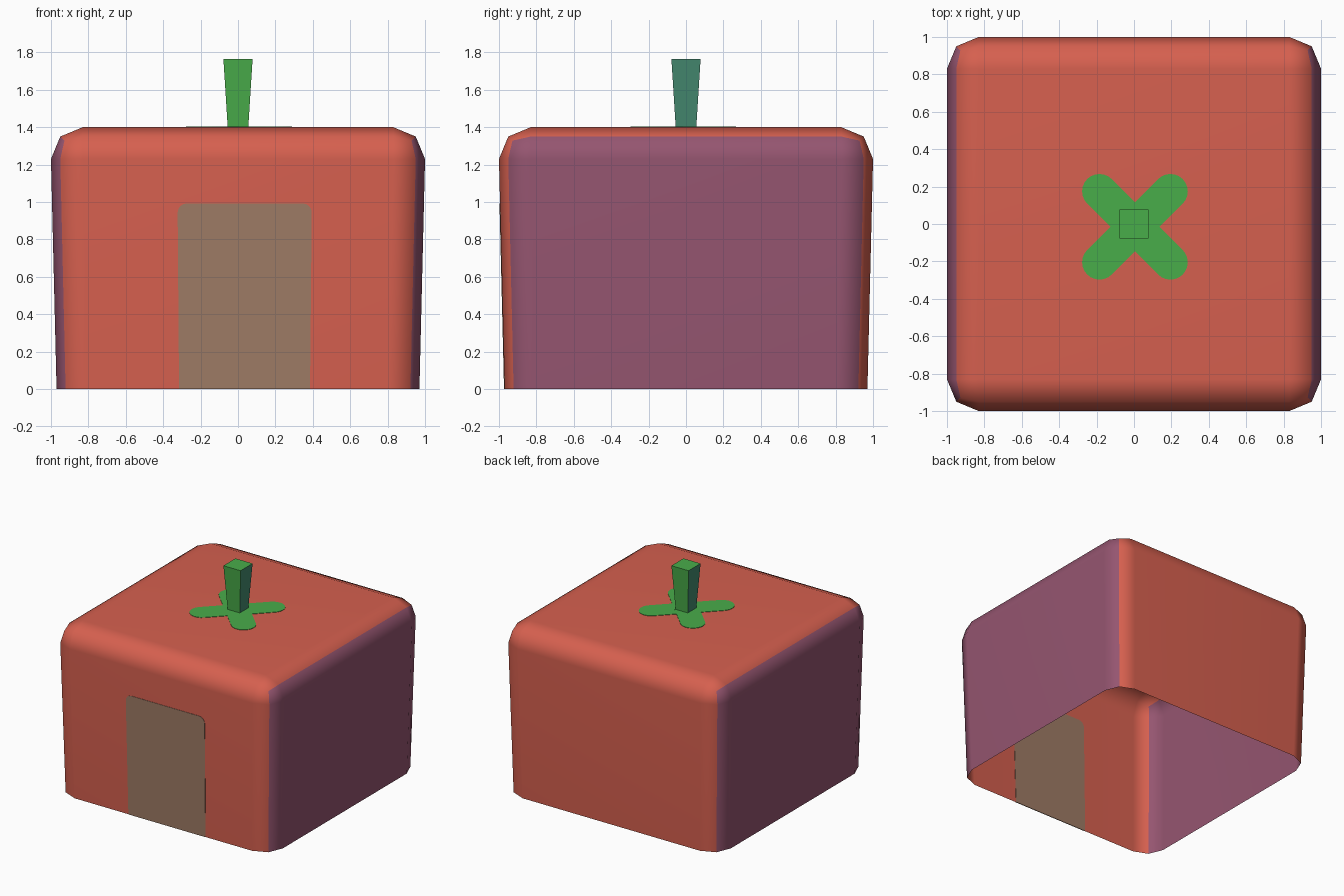
import bpy, bmesh, math
from mathutils import Vector

if "Cube" in bpy.data.objects:
    bpy.data.objects.remove(bpy.data.objects["Cube"])


def mat(name, hexcol):
    m = bpy.data.materials.new(name)
    c = [int(hexcol[i:i + 2], 16) / 255 for i in (0, 2, 4)]
    m.diffuse_color = [v / 12.92 if v <= 0.04045 else ((v + 0.055) / 1.055) ** 2.4 for v in c] + [1]
    m.use_nodes = True
    m.node_tree.nodes["Principled BSDF"].inputs["Base Color"].default_value = m.diffuse_color
    return m


RED = mat("tomato red", "D6604F")
PURPLE = mat("dusky purple", "955570")
BROWN = mat("door brown", "9F7C66")
GREEN = mat("leaf green", "49AD4A")
TEAL = mat("stem teal", "44896F")


def add(name, bm, *mats):
    me = bpy.data.meshes.new(name)
    bm.to_mesh(me)
    bm.free()
    for m in mats:
        me.materials.append(m)
    ob = bpy.data.objects.new(name, me)
    bpy.context.collection.objects.link(ob)
    return ob


def colour_sides(bm):
    # faces that mainly look left or right take the second colour
    bm.normal_update()
    for f in bm.faces:
        n = [abs(v) for v in f.normal]
        f.material_index = int(n[0] > n[1] and n[0] > n[2])


def drop_bottom(bm):
    bm.normal_update()
    bmesh.ops.delete(bm, geom=[f for f in bm.faces if f.normal.z < -0.9], context='FACES')


def taper(z):
    return 0.97 + 0.03 * min(z / 1.23, 1)


def plate(name, outline, offset, material):
    # thin closed plate straddling a wall, so it shows on both sides
    bm = bmesh.new()
    off = Vector(offset)
    a = [bm.verts.new(Vector(p) - off) for p in outline]
    b = [bm.verts.new(Vector(p) + off) for p in outline]
    bm.faces.new(a)
    bm.faces.new(b[::-1])
    for i in range(len(a)):
        j = (i + 1) % len(a)
        bm.faces.new((a[i], b[i], b[j], a[j]))
    bmesh.ops.recalc_face_normals(bm, faces=bm.faces[:])
    return add(name, bm, material)


# body: rounded open-bottomed shell, slightly narrower at the base
bm = bmesh.new()
bmesh.ops.create_cube(bm, size=2)
for v in bm.verts:
    v.co.z = 1.4 if v.co.z > 0 else 0
edges = [e for e in bm.edges if max(v.co.z for v in e.verts) > 1]
bmesh.ops.bevel(bm, geom=edges, offset=0.17, segments=2, profile=0.5, affect='EDGES')
drop_bottom(bm)
colour_sides(bm)
for v in bm.verts:
    s = taper(v.co.z)
    v.co.x *= s
    v.co.y *= s
for f in bm.faces:
    f.smooth = True
body = add("body", bm, RED, PURPLE)
body.modifiers.new("flat_face_normals", 'WEIGHTED_NORMAL')

# door: painted panel with rounded top corners
pts = [(-0.325, 0), (0.397, 0)]
for cx, start in ((0.347, 0), (-0.275, 90)):
    for i in range(5):
        t = math.radians(start + i * 22.5)
        pts.append((cx + 0.05 * math.cos(t), 0.943 + 0.05 * math.sin(t)))
plate("door", [(x * taper(z), -taper(z), z) for x, z in pts], (0, 0.003, 0), BROWN)

# leaf cross: two capsule strokes painted on the top
for name, ang, z in (("leaf_stroke_a", 45, 0.003), ("leaf_stroke_b", -45, 0.0032)):
    a = math.radians(ang)
    out = []
    for side in (1, -1):
        cx = 0.005 + side * 0.268 * math.cos(a)
        cy = -0.015 + side * 0.268 * math.sin(a)
        for i in range(13):
            t = a + math.radians(-90 + i * 15 + (0 if side > 0 else 180))
            out.append((cx + 0.093 * math.cos(t), cy + 0.093 * math.sin(t), 1.4))
    plate(name, out, (0, 0, z), GREEN)

# stem: square post widening upward
bm = bmesh.new()
bmesh.ops.create_cube(bm, size=2)
for v in bm.verts:
    top = v.co.z > 0
    r = 0.078 if top else 0.055
    v.co = (v.co.x * r, v.co.y * r, 1.765 if top else 1.4)
drop_bottom(bm)
colour_sides(bm)
add("stem", bm, GREEN, TEAL)
